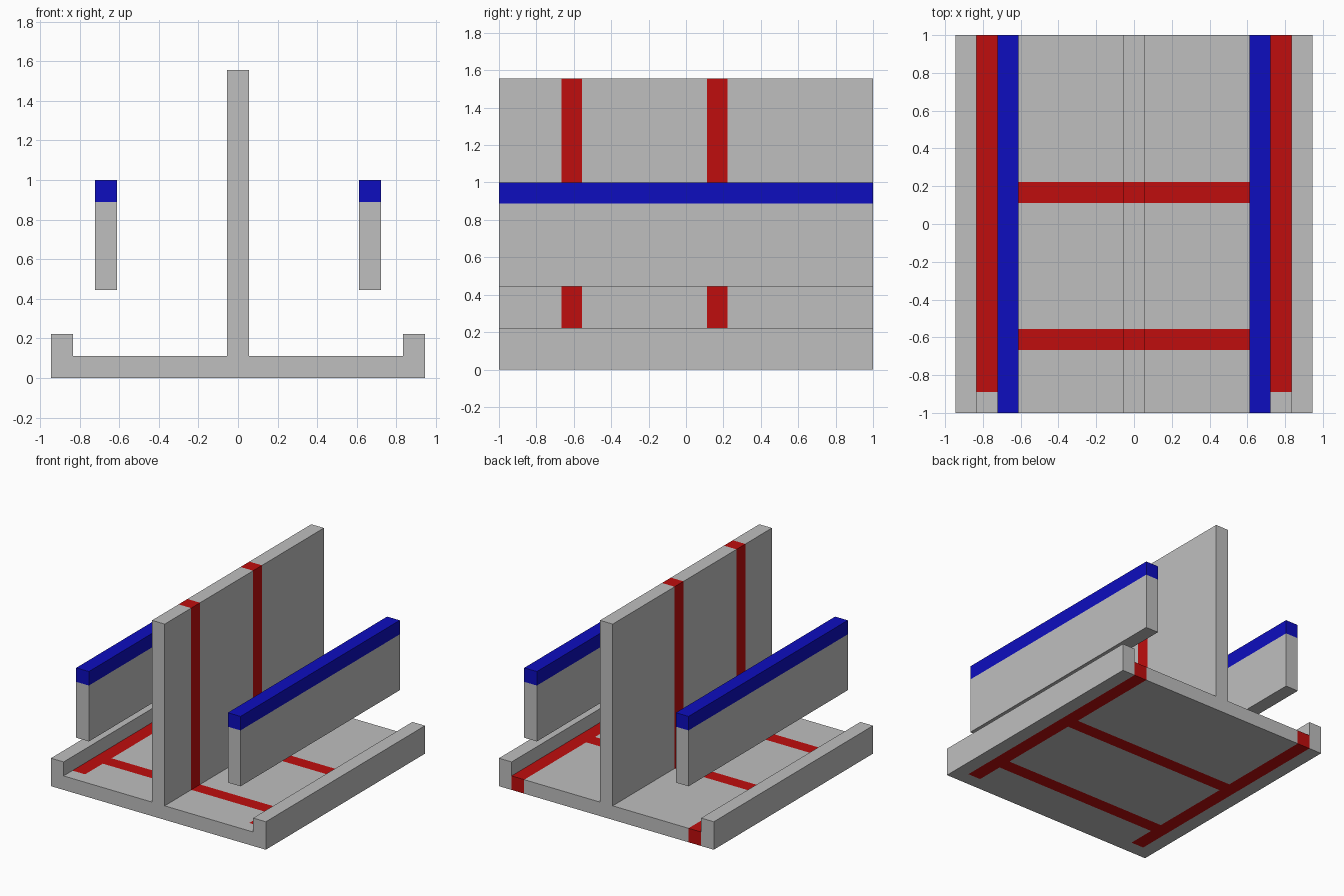
import bpy
import bmesh
from mathutils import Vector

if "Cube" in bpy.data.objects:
    bpy.data.objects.remove(bpy.data.objects["Cube"], do_unlink=True)

U = 1 / 9  # module: every size is a multiple of this thickness


def make_material(name, rgb):
    mat = bpy.data.materials.new(name)
    mat.use_nodes = True
    mat.diffuse_color = (*rgb, 1)
    mat.node_tree.nodes["Principled BSDF"].inputs["Base Color"].default_value = (*rgb, 1)
    return mat


grey = make_material("light grey", (0.52, 0.52, 0.52))
red = make_material("red", (0.52, 0.004, 0.004))
blue = make_material("blue", (0.004, 0.004, 0.52))


def extrude_profile(name, profile, cuts, materials, rule):
    """Extrude an xz profile along y, cut it by (axis, position) planes
    and colour each face by a rule on a point just inside it (in modules)."""
    bm = bmesh.new()
    face = bm.faces.new([bm.verts.new((x * U, -1, z * U)) for x, z in profile])
    ext = bmesh.ops.extrude_face_region(bm, geom=[face])
    verts = [g for g in ext["geom"] if isinstance(g, bmesh.types.BMVert)]
    bmesh.ops.translate(bm, verts=verts, vec=(0, 2, 0))
    for axis, pos in cuts:
        point, normal = Vector(), Vector()
        point[axis], normal[axis] = pos * U, 1
        bmesh.ops.bisect_plane(bm, geom=bm.verts[:] + bm.edges[:] + bm.faces[:],
                               dist=1e-5, plane_co=point, plane_no=normal)
    bmesh.ops.recalc_face_normals(bm, faces=bm.faces)
    for f in bm.faces:
        f.normal_update()
        inside = (f.calc_center_median() - f.normal * 0.02) / U
        f.material_index = int(rule(inside))
    mesh = bpy.data.meshes.new(name)
    bm.to_mesh(mesh)
    bm.free()
    for mat in materials:
        mesh.materials.append(mat)
    obj = bpy.data.objects.new(name, mesh)
    bpy.context.scene.collection.objects.link(obj)
    return obj


# Base with side rims and central wall, with red lines running through it
half = [(8.5, 0), (8.5, 2), (7.5, 2), (7.5, 1), (0.5, 1), (0.5, 14)]
body_profile = half + [(-x, z) for x, z in reversed(half)]
stripes = (-6, 1)  # start of each one-module cross stripe along y


def is_red(p):
    if 6.5 < abs(p.x) < 7.5:
        return p.y > -8
    return abs(p.x) < 6.5 and any(s < p.y < s + 1 for s in stripes)


body_cuts = [(1, -8)] + [(1, s + d) for s in stripes for d in (0, 1)]
body_cuts += [(0, x) for x in (-7.5, -6.5, 6.5, 7.5)]
extrude_profile("base_and_wall", body_profile, body_cuts, [grey, red], is_red)

# Floating side panels with blue caps
for name, side in (("left_panel", 1), ("right_panel", -1)):
    panel = [(side * x, z) for x, z in ((5.5, 4), (6.5, 4), (6.5, 9), (5.5, 9))]
    extrude_profile(name, panel, [(2, 8)], [grey, blue], lambda p: p.z > 8)
